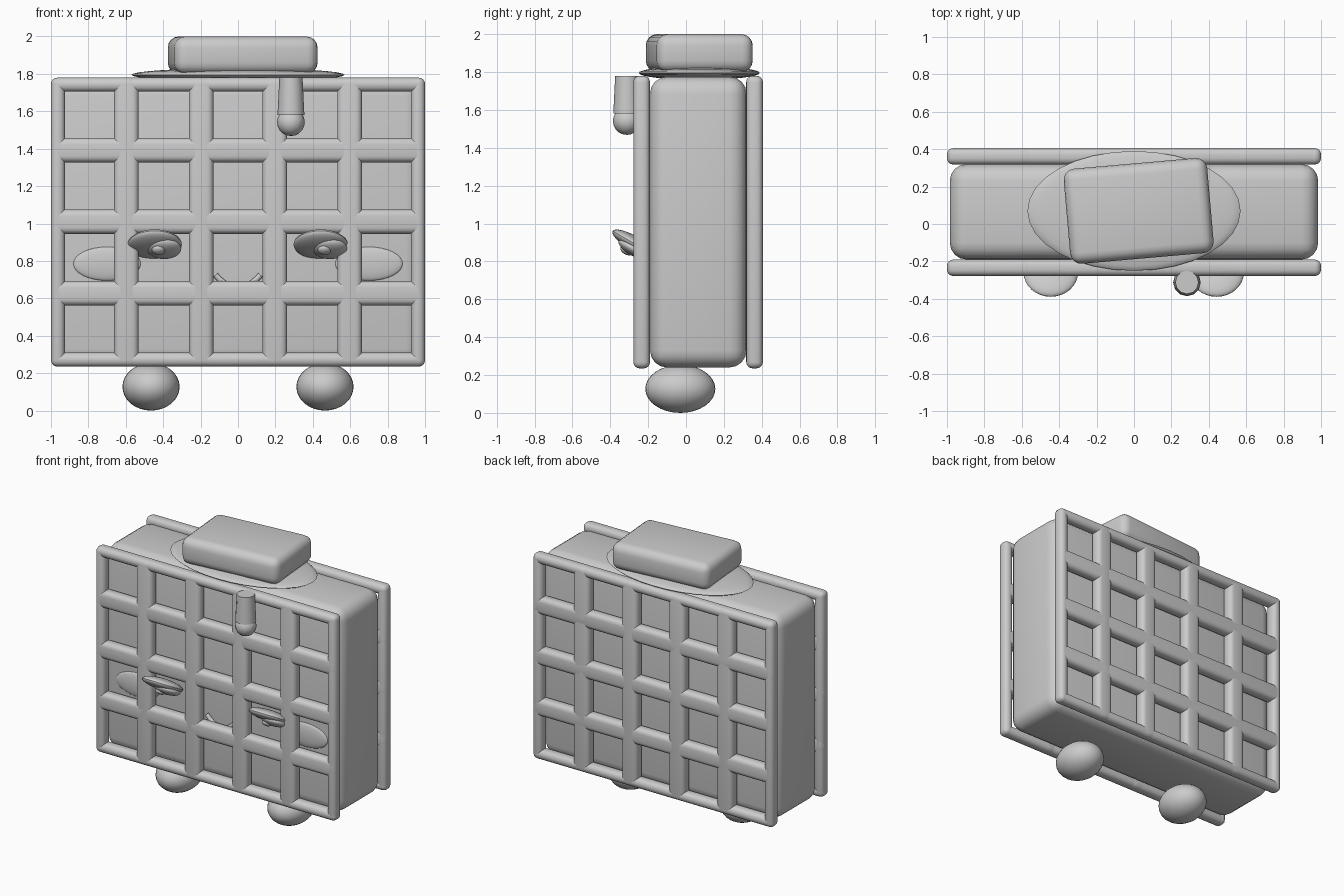
import bpy, bmesh, math
from mathutils import Matrix, Vector

if "Cube" in bpy.data.objects:
    bpy.data.objects.remove(bpy.data.objects["Cube"])


def finish(name, bm, loc=(0, 0, 0), rot=(0, 0, 0)):
    mesh = bpy.data.meshes.new(name)
    bm.to_mesh(mesh)
    bm.free()
    ob = bpy.data.objects.new(name, mesh)
    bpy.context.collection.objects.link(ob)
    ob.location, ob.rotation_euler = loc, rot
    bpy.ops.object.select_all(action='DESELECT')
    ob.select_set(True)
    bpy.context.view_layer.objects.active = ob
    bpy.ops.object.shade_smooth_by_angle(angle=math.radians(35))
    return ob


def add_box(bm, lo, hi, bevel, segments=4):
    lo, hi = Vector(lo), Vector(hi)
    part = bmesh.new()
    bmesh.ops.create_cube(part, size=1, matrix=Matrix.Translation((lo + hi) / 2)
                          @ Matrix.Diagonal((*(hi - lo), 1)))
    bmesh.ops.bevel(part, geom=part.edges[:], offset=bevel, segments=segments,
                    profile=0.5, affect='EDGES')
    tmp = bpy.data.meshes.new("tmp")
    part.to_mesh(tmp)
    part.free()
    bm.from_mesh(tmp)
    bpy.data.meshes.remove(tmp)


def box(name, lo, hi, bevel, loc=(0, 0, 0), rot=(0, 0, 0)):
    bm = bmesh.new()
    add_box(bm, lo, hi, bevel)
    return finish(name, bm, loc, rot)


def ball(name, loc, radii, rot=(0, 0, 0), u=32, v=16):
    bm = bmesh.new()
    bmesh.ops.create_uvsphere(bm, u_segments=u, v_segments=v, radius=1,
                              matrix=Matrix.Diagonal((*radii, 1)))
    return finish(name, bm, loc, rot)


# Waffle slab
box("waffle_body", (-0.985, -0.19, 0.24), (0.985, 0.32, 1.775), 0.09)

# Raised grids on front and back: (centre, half width) of each bar
X_BARS = [(-0.9625, 0.0375), (-0.597, 0.066), (-0.197, 0.066),
          (0.197, 0.066), (0.597, 0.066), (0.9625, 0.0375)]
Z_BARS = [(0.2725, 0.0375), (0.627, 0.065), (1.01, 0.065),
          (1.392, 0.065), (1.7425, 0.0375)]
for name, y0, y1 in (("front_grid", -0.278, -0.19), ("back_grid", 0.318, 0.406)):
    bm = bmesh.new()
    for c, h in X_BARS:
        add_box(bm, (c - h, y0, 0.235), (c + h, y1, 1.78), 0.034)
    for c, h in Z_BARS:
        add_box(bm, (-1, y0, c - h), (1, y1, c + h), 0.034)
    finish(name, bm)

# Syrup pool and butter pat on top
ball("syrup_pool", (0, 0.07, 1.795), (0.57, 0.32, 0.036))
box("butter", (-0.385, -0.255, -0.1), (0.385, 0.255, 0.1), 0.06,
    (0.025, 0.07, 1.9), (0, 0, math.radians(5)))

# Syrup drip down the front
bm = bmesh.new()
bmesh.ops.create_cone(bm, cap_ends=True, segments=12, radius1=0.072, radius2=0.062,
                      depth=0.2, matrix=Matrix.Translation((0.283, -0.312, 1.68)))
finish("syrup_drip", bm)
ball("syrup_drop", (0.283, -0.312, 1.542), (0.074, 0.074, 0.074), u=12, v=10)

# Face: tilted layered disc eyes, both leaning the same way
tilt = math.radians(-30)
R = Matrix.Rotation(tilt, 3, 'X')
for side, x in (("left", -0.445), ("right", 0.442)):
    c = Vector((x, -0.262, 0.888))
    for part, off, radii in (("eye", (0, 0, 0), (0.145, 0.145, 0.04)),
                             ("pupil", (0.05, 0, -0.026), (0.092, 0.092, 0.036)),
                             ("eye_glint", (0.02, -0.03, -0.052), (0.036, 0.036, 0.022))):
        ball(f"{side}_{part}", c + R @ Vector(off), radii, (tilt, 0, 0))

# Cheeks and feet
for side, s in (("left", -1), ("right", 1)):
    ball(f"{side}_cheek", (s * 0.7, -0.19, 0.785), (0.18, 0.02, 0.09))
    ball(f"{side}_foot", (s * 0.465, -0.03, 0.127), (0.153, 0.185, 0.127))

# Smile as a bevelled curve, partly behind a grid bar
cu = bpy.data.curves.new("mouth", 'CURVE')
cu.dimensions = '3D'
cu.bevel_depth = 0.016
cu.bevel_resolution = 3
cu.use_fill_caps = True
sp = cu.splines.new('POLY')
N = 12
sp.points.add(N)
for i, p in enumerate(sp.points):
    t = 2 * i / N - 1
    p.co = (0.12 * t, -0.2, 0.655 + 0.07 * t * t, 1)
mouth = bpy.data.objects.new("mouth", cu)
bpy.context.collection.objects.link(mouth)
